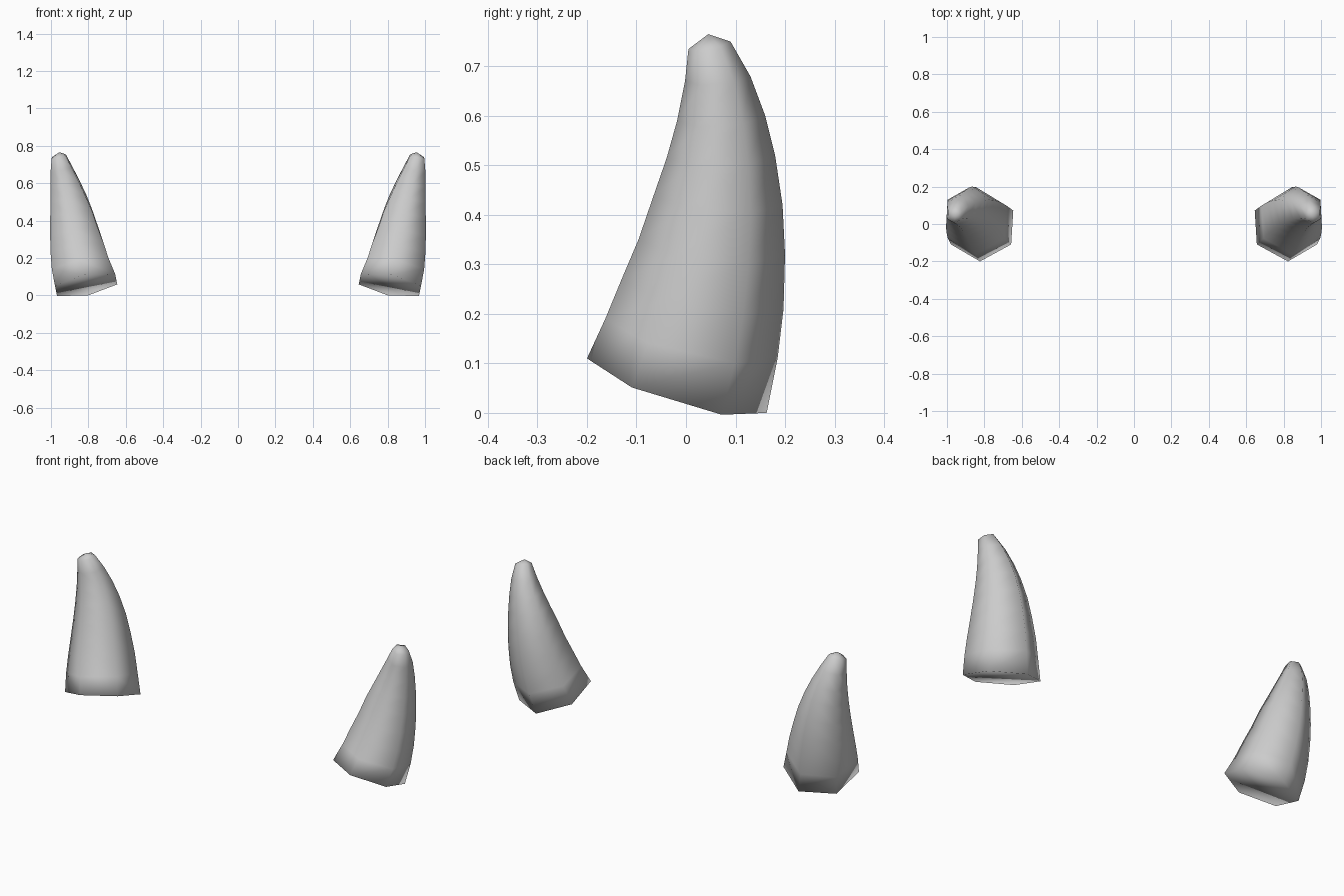
import bpy
import bmesh
from mathutils import Vector

default_cube = bpy.data.objects.get("Cube")
if default_cube:
    bpy.data.objects.remove(default_cube, do_unlink=True)


def make_material(name, color):
    material = bpy.data.materials.new(name)
    material.use_nodes = True
    material.diffuse_color = color
    material.node_tree.nodes["Principled BSDF"].inputs["Base Color"].default_value = color
    return material


# Profile from base to tip: front edge (y, z), back edge (y, z), outer edge x
PROFILE = [
    ((-0.2, 0.11), (0.163, 0.0), 0.973),
    ((-0.163, 0.19), (0.185, 0.11), 0.99),
    ((-0.13, 0.27), (0.197, 0.21), 0.997),
    ((-0.096, 0.35), (0.2, 0.32), 1.0),
    ((-0.065, 0.44), (0.195, 0.42), 1.0),
    ((-0.039, 0.515), (0.18, 0.52), 1.0),
    ((-0.018, 0.59), (0.16, 0.6), 1.0),
    ((-0.002, 0.67), (0.13, 0.68), 1.0),
    ((0.005, 0.735), (0.09, 0.75), 0.995),
]
TIP = Vector((0.955, 0.045, 0.765))
SIDE_AXIS = Vector((0.98, 0, -0.19))


def hexagon(front, back, outer_x):
    """Six corner points spanning the front, back and outer edges."""
    front, back = Vector((0, *front)), Vector((0, *back))
    half = (back - front) / 2
    side = SIDE_AXIS * half.length * 0.866
    center = (front + back) / 2
    center.x = outer_x - side.x
    half.x = -0.06 * half.length
    steps = [(-1, 0), (-0.5, 1), (0.5, 1), (1, 0), (0.5, -1), (-0.5, -1)]
    return [center + half * a + side * b for a, b in steps]


def build_horn(name, side, material):
    bm = bmesh.new()

    def add_vertex(point):
        return bm.verts.new((point.x * side, point.y, point.z))

    rings = [[add_vertex(p) for p in hexagon(*row)] for row in PROFILE]
    tip = add_vertex(TIP)

    # Base cap, side walls and pointed tip
    bm.faces.new(rings[0])
    for i in range(6):
        j = (i + 1) % 6
        for low, high in zip(rings, rings[1:]):
            bm.faces.new((low[i], low[j], high[j], high[i]))
        bm.faces.new((rings[-1][i], rings[-1][j], tip))

    bmesh.ops.recalc_face_normals(bm, faces=bm.faces)
    for face in bm.faces:
        face.smooth = True
    mesh = bpy.data.meshes.new(name)
    bm.to_mesh(mesh)
    bm.free()
    mesh.materials.append(material)
    horn = bpy.data.objects.new(name, mesh)
    bpy.context.collection.objects.link(horn)


# Matching pair of horns
horn_grey = make_material("horn_grey", (0.6, 0.6, 0.6, 1))
build_horn("left_horn", 1, horn_grey)
build_horn("right_horn", -1, horn_grey)
